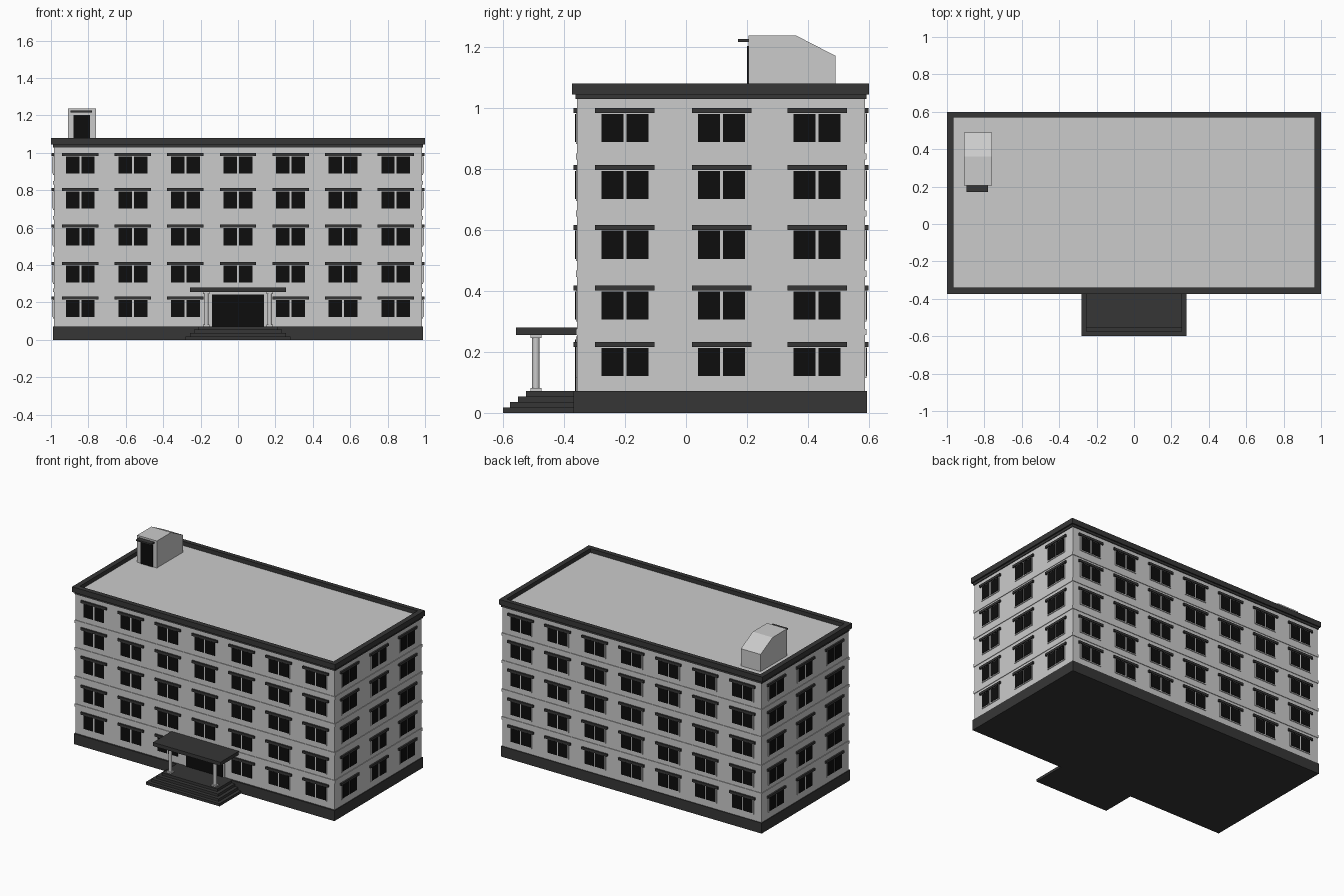
import bpy, bmesh
from mathutils import Matrix, Vector

if "Cube" in bpy.data.objects:
    bpy.data.objects.remove(bpy.data.objects["Cube"])


def material(name, v):
    m = bpy.data.materials.new(name)
    m.diffuse_color = (v, v, v, 1)
    m.use_nodes = True
    m.node_tree.nodes["Principled BSDF"].inputs["Base Color"].default_value = m.diffuse_color
    return m


WALL = material("light_grey_wall", 0.6)
TRIM = material("dark_grey_trim", 0.037)
GLASS = material("black_glass", 0.004)


def finish(name, bm, mat):
    bmesh.ops.recalc_face_normals(bm, faces=bm.faces)
    me = bpy.data.meshes.new(name)
    bm.to_mesh(me)
    bm.free()
    me.materials.append(mat)
    ob = bpy.data.objects.new(name, me)
    bpy.context.collection.objects.link(ob)
    return ob


def boxes(name, mat, items):
    """Each item is x0, x1, y0, y1, z0, z1."""
    bm = bmesh.new()
    for x0, x1, y0, y1, z0, z1 in items:
        c = Vector((x0 + x1, y0 + y1, z0 + z1)) / 2
        s = Matrix.Diagonal((abs(x1 - x0), abs(y1 - y0), z1 - z0, 1))
        bmesh.ops.create_cube(bm, size=1, matrix=Matrix.Translation(c) @ s)
    return finish(name, bm, mat)


X, Y0, Y1 = 0.985, -0.357, 0.587   # wall planes


def on_wall(side, u, w, z0, z1, out):
    """Box standing out from one wall, centred at u along it."""
    a, b = u - w / 2, u + w / 2
    if side == "front":
        return (a, b, Y0 - out, Y0 + 0.004, z0, z1)
    if side == "back":
        return (a, b, Y1 - 0.004, Y1 + out, z0, z1)
    if side == "right":
        return (X - 0.004, X + out, a, b, z0, z1)
    return (-X - out, -X + 0.004, a, b, z0, z1)


# Main block, plinth and floor bands
boxes("walls", WALL, [(-X, X, Y0, Y1, 0.05, 1.045)])
boxes("plinth", TRIM, [(-0.99, 0.99, -0.368, 0.593, 0, 0.072)])
boxes("floor_bands", WALL, [(-X - .004, X + .004, Y0 - .004, Y1 + .004, z, z + 0.02)
                            for z in (0.255, 0.446, 0.643, 0.83)])

# Cornice, roof and parapet ring
boxes("cornice", TRIM, [(-0.99, 0.99, -0.362, 0.592, 1.028, 1.046)])
boxes("roof", WALL, [(-0.968, 0.968, -0.342, 0.572, 1.03, 1.052)])
boxes("parapet", TRIM, [(-1, 1, -0.373, -0.34, 1.044, 1.08),
                        (-1, 1, 0.57, 0.6, 1.044, 1.08),
                        (-1, -0.965, -0.34, 0.57, 1.044, 1.08),
                        (0.965, 1, -0.34, 0.57, 1.044, 1.08)])

# Windows: frame, two panes and lintel in a regular grid on each wall
frames, panes, lintels = [], [], []
columns = {"front": [i * 0.281 for i in range(-3, 4)],
           "back": [i * 0.281 for i in range(-3, 4)],
           "left": [-0.2, 0.117, 0.43], "right": [-0.2, 0.117, 0.43]}
for side, us in columns.items():
    for row, z in enumerate((0.121, 0.306, 0.505, 0.701, 0.888)):
        for u in us:
            if side == "front" and row == 0 and u == 0:
                continue   # entrance door here
            frames.append(on_wall(side, u, 0.168, z - 0.007, z + 0.096, 0.004))
            for k in (-1, 1):
                panes.append(on_wall(side, u + k * 0.041, 0.072, z, z + 0.092, 0.006))
            lintels.append(on_wall(side, u, 0.195, z + 0.095, z + 0.111, 0.011))
boxes("window_frames", WALL, frames)
boxes("window_panes", GLASS, panes)
boxes("window_lintels", TRIM, lintels)

# Entrance: steps, door, canopy and columns
boxes("steps", TRIM, [(-w, w, y, Y0, 0, z) for w, y, z in
                      ((0.28, -0.6, 0.018), (0.257, -0.576, 0.036),
                       (0.234, -0.551, 0.054), (0.21, -0.525, 0.072))])
boxes("door_frame", WALL, [on_wall("front", 0, 0.3, 0.07, 0.25, 0.004)])
boxes("door", GLASS, [on_wall("front", 0, 0.277, 0.072, 0.241, 0.007)])
boxes("canopy", TRIM, [(-0.256, 0.256, -0.557, Y0, 0.255, 0.28)])
bm = bmesh.new()
caps = []
for x in (-0.17, 0.17):
    bmesh.ops.create_cone(bm, cap_ends=True, segments=16, radius1=0.012, radius2=0.012,
                          depth=0.186, matrix=Matrix.Translation((x, -0.492, 0.163)))
    for z in (0.071, 0.246):
        caps.append((x - 0.018, x + 0.018, -0.51, -0.474, z, z + 0.01))
finish("columns", bm, WALL)
boxes("column_caps", WALL, caps)

# Roof access hut with sloping back, door and small canopy
bm = bmesh.new()
profile = [(0.205, 1.04), (0.49, 1.04), (0.49, 1.17), (0.36, 1.237), (0.205, 1.237)]
face = bm.faces.new([bm.verts.new((-0.91, y, z)) for y, z in profile])
ext = bmesh.ops.extrude_face_region(bm, geom=[face])
bmesh.ops.translate(bm, vec=(0.15, 0, 0),
                    verts=[g for g in ext["geom"] if isinstance(g, bmesh.types.BMVert)])
finish("roof_hut", bm, WALL)
boxes("hut_door", GLASS, [(-0.88, -0.79, 0.2, 0.207, 1.05, 1.203)])
boxes("hut_canopy", TRIM, [(-0.895, -0.78, 0.17, 0.21, 1.215, 1.225)])
